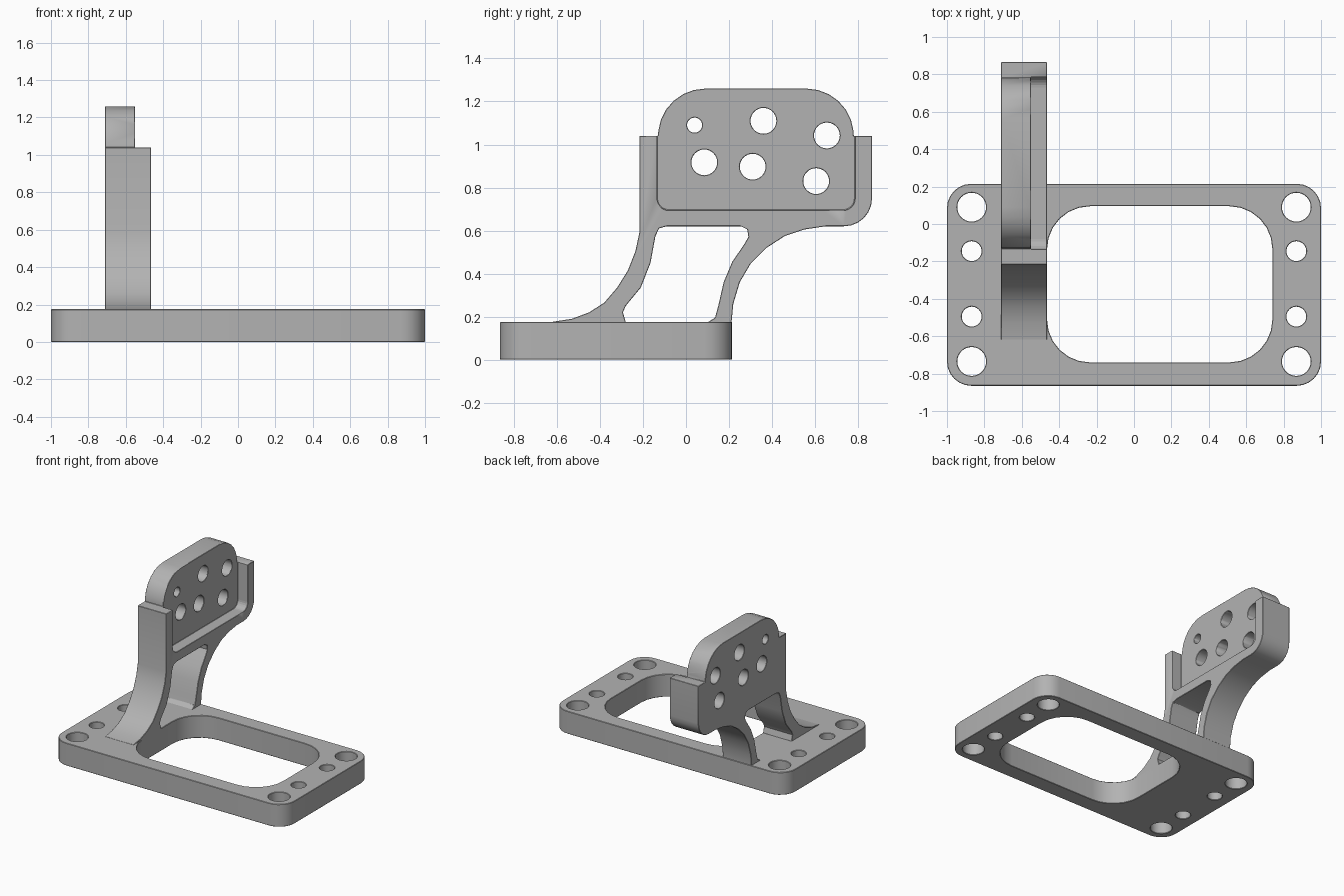
import bpy, bmesh
from math import cos, sin, pi, radians
from mathutils import Matrix

if "Cube" in bpy.data.objects:
    bpy.data.objects.remove(bpy.data.objects["Cube"], do_unlink=True)

grey = bpy.data.materials.new("machined grey")
grey.use_nodes = True
colour = (0.45, 0.45, 0.45, 1)
grey.diffuse_color = colour
grey.node_tree.nodes["Principled BSDF"].inputs["Base Color"].default_value = colour

# Maps profile (u, v) with thickness w onto world (y, z) with thickness x
SIDEWAYS = Matrix(((0, 0, 1, 0), (1, 0, 0, 0), (0, 1, 0, 0), (0, 0, 0, 1)))


def arc(u, v, r, start, end, steps):
    angles = [radians(start + (end - start) * i / steps) for i in range(steps + 1)]
    return [(u + r * cos(a), v + r * sin(a)) for a in angles]


def circle(u, v, r):
    return arc(u, v, r, 0, 360, 32)[:-1]


def rounded_rect(u0, u1, v0, v1, r, steps=6):
    points = []
    corners = ((u1 - r, v1 - r), (u0 + r, v1 - r), (u0 + r, v0 + r), (u1 - r, v0 + r))
    for i, (u, v) in enumerate(corners):
        points += arc(u, v, r, 90 * i, 90 * i + 90, steps)
    return points


def extruded(name, loops, low, high, matrix=Matrix()):
    """Solid from an outline followed by its holes."""
    bm = bmesh.new()
    edges = []
    for loop in loops:
        verts = [bm.verts.new((u, v, low)) for u, v in loop]
        edges += [bm.edges.new((a, b)) for a, b in zip(verts, verts[1:] + verts[:1])]
    bmesh.ops.triangle_fill(bm, use_beauty=True, edges=edges)
    bmesh.ops.dissolve_limit(bm, angle_limit=0.01, verts=bm.verts[:], edges=bm.edges[:])
    region = bmesh.ops.extrude_face_region(bm, geom=bm.faces[:], use_keep_orig=True)
    top = [g for g in region["geom"] if isinstance(g, bmesh.types.BMVert)]
    bmesh.ops.translate(bm, verts=top, vec=(0, 0, high - low))
    bmesh.ops.recalc_face_normals(bm, faces=bm.faces[:])
    bmesh.ops.transform(bm, matrix=matrix, verts=bm.verts[:])
    mesh = bpy.data.meshes.new(name)
    bm.to_mesh(mesh)
    bm.free()
    mesh.materials.append(grey)
    obj = bpy.data.objects.new(name, mesh)
    bpy.context.collection.objects.link(obj)
    return obj


def finish(obj):
    bpy.ops.object.select_all(action="DESELECT")
    obj.select_set(True)
    bpy.context.view_layer.objects.active = obj
    bpy.ops.object.shade_smooth_by_angle(angle=radians(30))
    bevel = obj.modifiers.new("edge chamfer", "BEVEL")
    bevel.width = 0.006
    bevel.segments = 1
    bevel.limit_method = "ANGLE"
    bevel.angle_limit = radians(40)


# Base plate with a large opening and two rows of bolt holes
base_loops = [rounded_rect(-1, 1, -0.865, 0.215, 0.13),
              rounded_rect(-0.465, 0.74, -0.74, 0.095, 0.23)]
for side in (-1, 1):
    for y, r in ((0.09, 0.077), (-0.145, 0.053), (-0.495, 0.053), (-0.735, 0.077)):
        base_loops.append(circle(side * 0.868, y, r))
finish(extruded("base_plate", base_loops, 0, 0.175))

# Upright bracket: curved legs, end ears and rounded mounting plate
outline = [(-0.62, 0.15), (-0.62, 0.176), (-0.53, 0.19), (-0.45, 0.22), (-0.38, 0.265),
           (-0.32, 0.335), (-0.27, 0.415), (-0.235, 0.505), (-0.217, 0.59), (-0.217, 1.04),
           (-0.13, 1.04)]
outline += arc(0.09, 1.04, 0.22, 174, 90, 6) + arc(0.56, 1.04, 0.22, 90, 6, 6)
outline += [(0.78, 1.04), (0.865, 1.04)] + arc(0.735, 0.75, 0.13, 0, -90, 6)
outline += [(0.65, 0.62), (0.55, 0.605), (0.46, 0.575), (0.375, 0.52), (0.30, 0.445),
            (0.25, 0.36), (0.22, 0.26), (0.212, 0.176), (0.212, 0.15)]
window = [(-0.09, 0.62), (0.255, 0.62), (0.285, 0.605), (0.29, 0.57), (0.27, 0.535),
          (0.215, 0.455), (0.175, 0.36), (0.15, 0.25), (0.135, 0.195), (0.10, 0.173),
          (-0.28, 0.173), (-0.293, 0.22), (-0.28, 0.25), (-0.21, 0.335), (-0.165, 0.45),
          (-0.142, 0.575), (-0.125, 0.61)]
bracket_loops = [outline, window, circle(0.04, 1.09, 0.035)]
for y, z in ((0.36, 1.11), (0.655, 1.042), (0.085, 0.917), (0.31, 0.897), (0.605, 0.83)):
    bracket_loops.append(circle(y, z, 0.06))
bracket = extruded("bracket", bracket_loops, -0.712, -0.465, SIDEWAYS)

# Recess that thins the mounting plate between the ears
cutter = extruded("recess_cutter", [rounded_rect(-0.135, 0.785, 0.695, 1.5, 0.055)],
                  -0.552, -0.3, SIDEWAYS)
cutter.hide_render = True
cutter.hide_set(True)
cutter.display_type = "WIRE"
cut = bracket.modifiers.new("recess", "BOOLEAN")
cut.operation = "DIFFERENCE"
cut.solver = "EXACT"
cut.object = cutter
finish(bracket)
